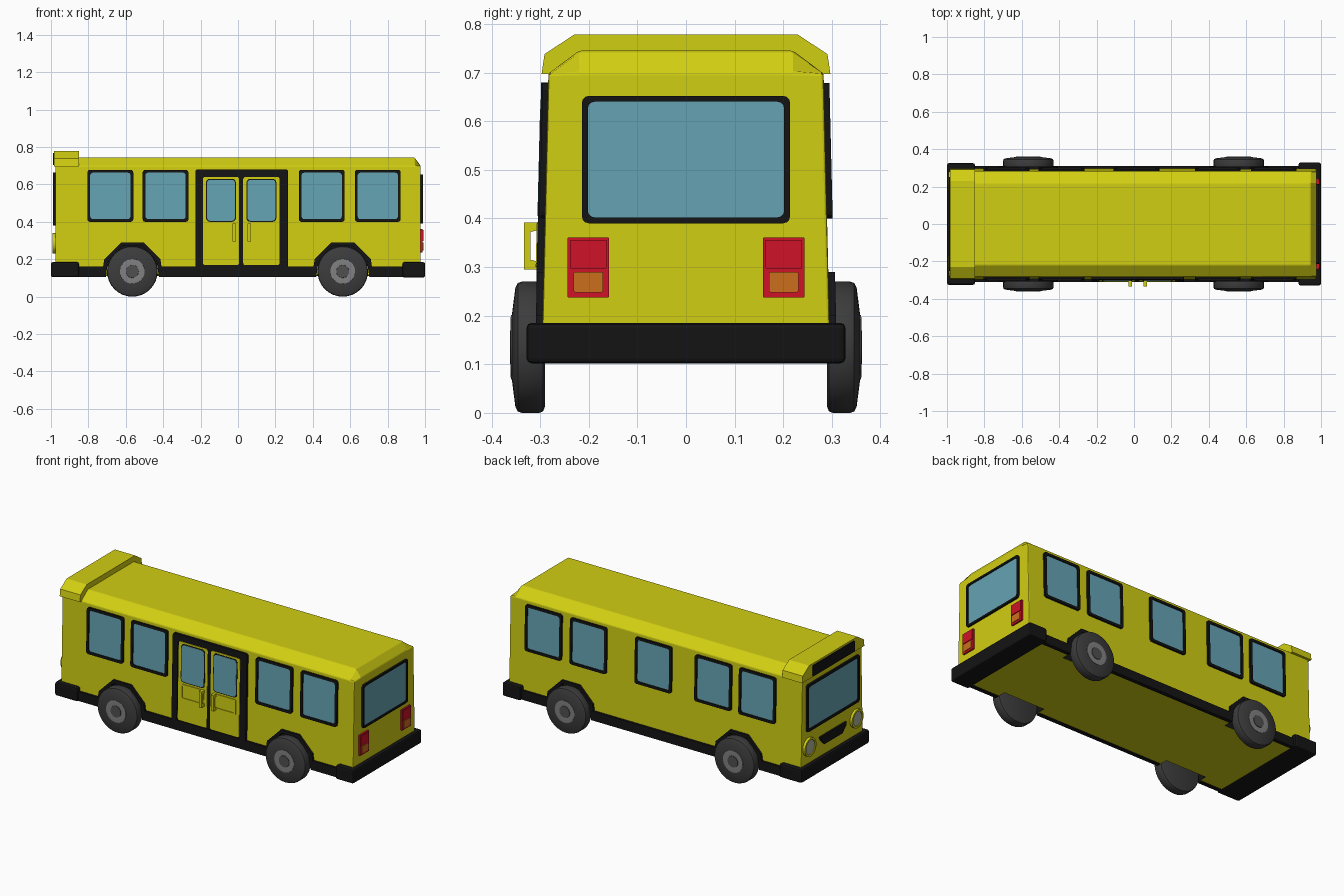
import bpy, bmesh, math

if "Cube" in bpy.data.objects:
    bpy.data.objects.remove(bpy.data.objects["Cube"])


def material(name, r, g, b):
    m = bpy.data.materials.new(name)
    m.diffuse_color = (r, g, b, 1)
    m.use_nodes = True
    m.node_tree.nodes["Principled BSDF"].inputs["Base Color"].default_value = m.diffuse_color
    return m


YELLOW = material("yellow_paint", 0.64, 0.62, 0.006)
BLACK = material("black_trim", 0.007, 0.007, 0.007)
GLASS = material("blue_glass", 0.13, 0.37, 0.45)
RED = material("red_lens", 0.62, 0.006, 0.02)
ORANGE = material("orange_lens", 0.6, 0.16, 0.012)
TYRE = material("tyre_rubber", 0.045, 0.045, 0.045)
RIM = material("rim_grey", 0.22, 0.22, 0.22)
HUB = material("hub_grey", 0.08, 0.08, 0.08)
LENS = material("lamp_lens", 0.42, 0.46, 0.36)


def finish(name, bm, mat, bevel=0, smooth=False):
    bmesh.ops.recalc_face_normals(bm, faces=bm.faces)
    me = bpy.data.meshes.new(name)
    bm.to_mesh(me)
    bm.free()
    me.materials.append(mat)
    ob = bpy.data.objects.new(name, me)
    bpy.context.collection.objects.link(ob)
    bpy.ops.object.select_all(action='DESELECT')
    ob.select_set(True)
    bpy.context.view_layer.objects.active = ob
    if bevel:
        mod = ob.modifiers.new("bevel", 'BEVEL')
        mod.width, mod.segments, mod.limit_method = bevel, 2, 'ANGLE'
        bpy.ops.object.modifier_apply(modifier=mod.name)
    if smooth:
        bpy.ops.object.shade_smooth_by_angle(angle=math.radians(35))
    return ob


def loft(name, rings, mat, **kw):
    bm = bmesh.new()
    rows = [[bm.verts.new(p) for p in ring] for ring in rings]
    n = len(rows[0])
    for a, b in zip(rows, rows[1:]):
        for i in range(n):
            j = (i + 1) % n
            bm.faces.new((a[i], a[j], b[j], b[i]))
    bm.faces.new(rows[0])
    bm.faces.new(rows[-1])
    return finish(name, bm, mat, **kw)


# Placement: (along, up, outward) -> position on a leaning side wall or an end wall
def side(s):
    return lambda u, v, d: (u, s * (0.296 - 0.0245 * (v - 0.185) + d), v)


def end(e):
    return lambda u, v, d: (e * (0.977 + d), u, v)


def rounded(u0, u1, v0, v1, r):
    pts = []
    for cu, cv, a in ((u1 - r, v1 - r, 0), (u0 + r, v1 - r, 90), (u0 + r, v0 + r, 180), (u1 - r, v0 + r, 270)):
        for k in range(4):
            t = math.radians(a + 30 * k)
            pts.append((cu + r * math.cos(t), cv + r * math.sin(t)))
    return pts


def plate(name, pts, d0, d1, place, mat, **kw):
    return loft(name, [[place(u, v, d) for u, v in pts] for d in (d0, d1)], mat, **kw)


def frame(name, outer, inner, d0, d1, place, mat):
    bm = bmesh.new()
    loops = [[bm.verts.new(place(u, v, d)) for u, v in pts]
             for pts, d in ((outer, d0), (outer, d1), (inner, d1), (inner, d0))]
    n = len(outer)
    for k in range(4):
        a, b = loops[k], loops[(k + 1) % 4]
        for i in range(n):
            j = (i + 1) % n
            bm.faces.new((a[i], a[j], b[j], b[i]))
    return finish(name, bm, mat)


def window(name, u0, u1, v0, v1, place, w=0.015):
    frame(name + "_frame", rounded(u0, u1, v0, v1, 0.014),
          rounded(u0 + w, u1 - w, v0 + w, v1 - w, 0.014), -0.004, 0.011, place, BLACK)
    plate(name + "_glass", rounded(u0 + w, u1 - w, v0 + w, v1 - w, 0.014), -0.004, 0.005, place, GLASS)


def box(name, x0, x1, y0, y1, z0, z1, mat, bevel=0):
    return loft(name, [[(x, y0, z0), (x, y1, z0), (x, y1, z1), (x, y0, z1)] for x in (x0, x1)],
                mat, bevel=bevel)


# Body shell with sloped roof sides and a chamfered rear roof edge
def section(x, top):
    half = [(0.297, 0.11), (0.283, 0.698), (0.22, top)]
    return [(x, y, z) for y, z in half] + [(x, -y, z) for y, z in reversed(half)]


body = loft("body", [section(-0.977, 0.745), section(0.943, 0.745), section(0.977, 0.699)],
            YELLOW, bevel=0.005)

# Wheel arches and wheel pockets
WHEELS = (-0.565, 0.56)
OUT = [(-0.165, 0.105), (-0.15, 0.2), (-0.06, 0.29), (0.06, 0.29), (0.15, 0.2), (0.165, 0.105)]
INN = [(-0.142, 0.105), (-0.13, 0.19), (-0.052, 0.272), (0.052, 0.272), (0.13, 0.19), (0.142, 0.105)]
for s, tag in ((-1, "near"), (1, "far")):
    for wx, pos in zip(WHEELS, ("front", "rear")):
        cut = plate("pocket_cutter", [(wx + u, v if v > 0.11 else 0.05) for u, v in INN],
                    -0.055, 0.1, side(s), BLACK)
        cut.hide_render = True
        mod = body.modifiers.new("pocket", 'BOOLEAN')
        mod.operation, mod.solver, mod.object = 'DIFFERENCE', 'EXACT', cut
        mod.material_mode = 'TRANSFER'
        bpy.context.view_layer.objects.active = body
        bpy.ops.object.modifier_apply(modifier=mod.name)
        bpy.data.objects.remove(cut)
        plate(f"{tag}_{pos}_arch", [(wx + u, v) for u, v in OUT + INN[::-1]],
              -0.01, 0.013, side(s), BLACK)

        # Turned tyre, rim and hub
        def lathe(name, profile, mat):
            ring = lambda r, y: [(wx + r * math.cos(k * math.pi / 16), s * y,
                                  0.135 + r * math.sin(k * math.pi / 16)) for k in range(32)]
            loft(name, [ring(r, y) for r, y in profile], mat, smooth=True)
        lathe(f"{tag}_{pos}_tyre", [(0.122, 0.29), (0.132, 0.294), (0.135, 0.302), (0.135, 0.338),
                                    (0.132, 0.346), (0.122, 0.351), (0.068, 0.358)], TYRE)
        lathe(f"{tag}_{pos}_rim", [(0.068, 0.345), (0.066, 0.36), (0.058, 0.361), (0.036, 0.359)], RIM)
        lathe(f"{tag}_{pos}_hub", [(0.036, 0.35), (0.034, 0.362), (0.02, 0.362)], HUB)

    # Lower skirts
    for i, (a, b) in enumerate(((-0.87, -0.72), (-0.41, 0.405), (0.715, 0.9))):
        plate(f"{tag}_skirt_{i}", [(a, 0.105), (b, 0.105), (b, 0.16), (a, 0.16)],
              -0.01, 0.013, side(s), BLACK)

    # Side windows, with an extra centre one opposite the doors
    starts = [-0.805, -0.51, 0.325, 0.625] + ([-0.11] if s > 0 else [])
    for i, a in enumerate(starts):
        window(f"{tag}_window_{i}", a, a + 0.245, 0.4, 0.678, side(s))

# Double doors
near = side(-1)
plate("door_surround", rounded(-0.228, 0.268, 0.15, 0.68, 0.012), -0.004, 0.009, near, BLACK)
frame("door_frame", rounded(-0.228, 0.268, 0.15, 0.68, 0.012),
      rounded(-0.193, 0.233, 0.165, 0.645, 0.012), 0, 0.014, near, BLACK)
for tag, a, hx in (("left", -0.188, -0.02), ("right", 0.028, 0.06)):
    b = a + 0.194
    plate(tag + "_door", rounded(a, b, 0.168, 0.64, 0.012), 0.004, 0.012, near, YELLOW)
    g = a + 0.022
    plate(tag + "_door_seal", rounded(g - 0.005, g + 0.155, 0.4, 0.63, 0.02), 0.01, 0.0135, near, BLACK)
    plate(tag + "_door_glass", rounded(g, g + 0.15, 0.405, 0.625, 0.018), 0.01, 0.015, near, GLASS)
    frame(tag + "_door_panel", rounded(g, g + 0.15, 0.3, 0.39, 0.006),
          rounded(g + 0.008, g + 0.142, 0.308, 0.382, 0.004), 0.01, 0.016, near, YELLOW)
    # C-shaped grab handle
    grip = [(-0.3, 0.295), (-0.333, 0.295), (-0.333, 0.392), (-0.3, 0.392),
            (-0.3, 0.377), (-0.32, 0.372), (-0.32, 0.315), (-0.3, 0.31)]
    loft(tag + "_door_handle", [[(x, y, z) for y, z in grip] for x in (hx - 0.009, hx + 0.009)], YELLOW)

# Raised front roof cap with destination panel
cap = [(0.297, 0.697), (0.291, 0.738), (0.23, 0.778)]
cap += [(-y, z) for y, z in reversed(cap)]
loft("front_roof_cap", [[(x, y, z) for y, z in cap] for x in (-0.985, -0.85)], YELLOW)
plate("front_sign_panel", rounded(-0.2, 0.2, 0.703, 0.767, 0.006), 0, 0.013, end(-1), BLACK)

# End windows
window("windshield", -0.25, 0.25, 0.38, 0.665, end(-1))
window("rear_window", -0.214, 0.214, 0.39, 0.652, end(1), 0.012)

# Bumpers
box("front_bumper", -1, -0.85, -0.325, 0.325, 0.104, 0.185, BLACK, 0.01)
box("rear_bumper", 0.88, 1, -0.328, 0.328, 0.102, 0.185, BLACK, 0.01)

# Grille and front lamps
plate("front_grille", [(-0.125, 0.305), (0.125, 0.305), (0.12, 0.285), (0.085, 0.25),
                       (-0.085, 0.25), (-0.12, 0.285)], -0.004, 0.011, end(-1), BLACK)
for s, tag in ((-1, "near"), (1, "far")):
    circle = lambda r: [(s * 0.225 + r * math.cos(k * math.pi / 12),
                         0.285 + r * math.sin(k * math.pi / 12)) for k in range(24)]
    frame(tag + "_headlight_ring", circle(0.055), circle(0.043), -0.004, 0.015, end(-1), YELLOW)
    plate(tag + "_headlight_lens", circle(0.043), -0.004, 0.01, end(-1), LENS)

    # Tail lamps
    c = s * 0.201
    plate(tag + "_tail_light", rounded(c - 0.043, c + 0.043, 0.237, 0.361, 0.003), -0.004, 0.01, end(1), RED)
    plate(tag + "_brake_lens", rounded(c - 0.038, c + 0.038, 0.297, 0.356, 0.003), 0, 0.014, end(1), RED)
    plate(tag + "_turn_lens", rounded(c - 0.03, c + 0.03, 0.248, 0.29, 0.003), 0, 0.014, end(1), ORANGE)
